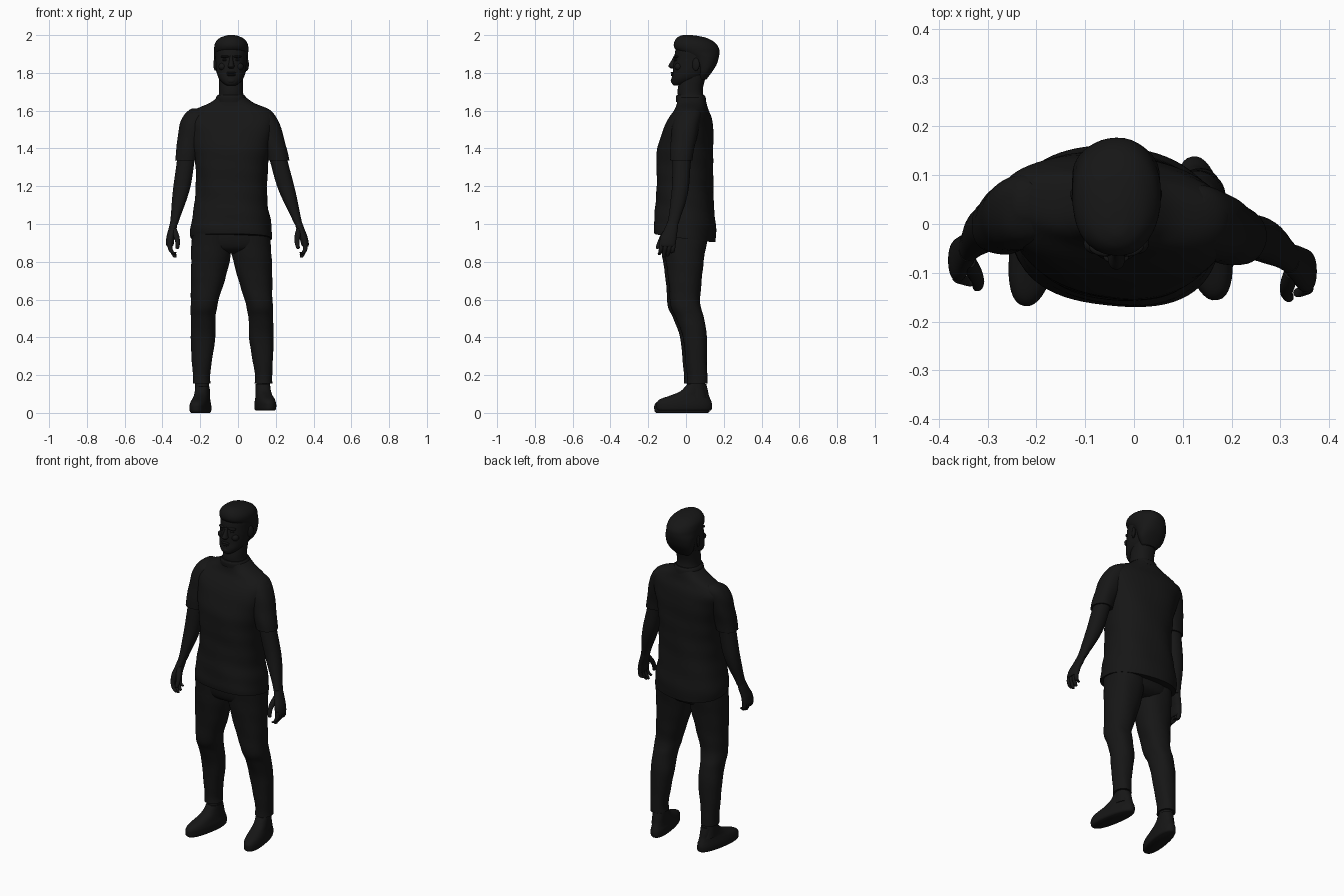
import bpy, bmesh
from math import sin, cos, pi, radians
from mathutils import Matrix, Vector

MID = -0.0365          # body's own mirror plane (hips sit left of x = 0)
black = bpy.data.materials.new("black")
black.diffuse_color = (0.008, 0.008, 0.008, 1)


def spline(a, b, c, d, t):
    return [0.5 * (2*q + (r-p)*t + (2*p-5*q+4*r-s)*t*t + (3*q-p-3*r+s)*t**3)
            for p, q, r, s in zip(a, b, c, d)]


def loft(name, rings, n=40, steps=4, power=2.2, yaw=0, pivot=(MID, 0), tilt=0, fold=0):
    """Skin through horizontal rings (z, x0, x1, y0, y1), optionally turned, hem-tilted and creased."""
    last = len(rings) - 1
    rows = []
    for i in range(last):
        pts = [rings[max(0, min(last, i + k))] for k in (-1, 0, 1, 2)]
        rows += [spline(*pts, s / steps) for s in range(steps)]
    rows.append(rings[-1])
    z_low, z_high = sorted((rings[0][0], rings[-1][0]))
    bm = bmesh.new()
    loops = []
    for z, x0, x1, y0, y1 in rows:
        loop = []
        fade = max(0, 1 - (z - z_low) / (0.5 * (z_high - z_low)))
        for j in range(n):
            a = 2 * pi * j / n
            c, s = cos(a), sin(a)
            f = 1 + fold * sin(3*a + 38*z) * sin(2*a - 17*z)
            ex = 2 / power
            x = (x0+x1)/2 + f*(x1-x0)/2 * abs(c)**ex * (1 if c > 0 else -1)
            y = (y0+y1)/2 + f*(y1-y0)/2 * abs(s)**ex * (1 if s > 0 else -1)
            loop.append(bm.verts.new((x, y, z - tilt * fade * y)))
        loops.append(loop)
    for la, lb in zip(loops, loops[1:]):
        for j in range(n):
            k = (j + 1) % n
            bm.faces.new((la[j], la[k], lb[k], lb[j]))
    bm.faces.new(loops[0])
    bm.faces.new(loops[-1])
    bmesh.ops.recalc_face_normals(bm, faces=bm.faces)
    p = Vector((*pivot, 0))
    bmesh.ops.rotate(bm, verts=bm.verts, cent=p, matrix=Matrix.Rotation(radians(yaw), 3, 'Z'))
    return finish(name, bm)


def finish(name, bm):
    me = bpy.data.meshes.new(name)
    bm.to_mesh(me)
    bm.free()
    ob = bpy.data.objects.new(name, me)
    bpy.context.collection.objects.link(ob)
    me.materials.append(black)
    bpy.ops.object.select_all(action='DESELECT')
    ob.select_set(True)
    bpy.context.view_layer.objects.active = ob
    bpy.ops.object.shade_smooth_by_angle(angle=radians(50))
    return ob


def blob(name, loc, size, yaw=0):
    bm = bmesh.new()
    m = Matrix.Translation(loc) @ Matrix.Rotation(radians(yaw), 4, 'Z') @ Matrix.Diagonal((*size, 1))
    bmesh.ops.create_uvsphere(bm, u_segments=20, v_segments=12, radius=1, matrix=m)
    return finish(name, bm)


def pair(name, rings, lean=0, top=0, off=0, dy=0, dz=0, yaw=0, pivot=(MID, 0), **kw):
    """Build the -x limb and its mirrored, slightly re-posed +x partner."""
    loft(name + "_a", rings, yaw=yaw, pivot=pivot, **kw)
    other = []
    for z, x0, x1, y0, y1 in rings:
        d = 2 * MID + off + lean * (top - z)
        other.append((z + dz, d - x1, d - x0, y0 + dy, y1 + dy))
    shift = off + lean * top
    loft(name + "_b", other, yaw=-yaw, pivot=(2*MID + shift - pivot[0], pivot[1] + dy), **kw)


# T-shirt body and collar
loft("shirt", [
    (.925, -.252, .180, -.165, .152), (.96, -.252, .180, -.168, .156), (1.02, -.245, .172, -.165, .155),
    (1.1, -.230, .158, -.158, .147), (1.2, -.222, .155, -.153, .142), (1.3, -.224, .158, -.153, .142),
    (1.4, -.240, .170, -.148, .142), (1.5, -.268, .190, -.117, .140), (1.56, -.275, .198, -.088, .130),
    (1.605, -.235, .162, -.055, .115), (1.64, -.155, .082, -.045, .108), (1.67, -.112, .040, -.047, .100)],
    n=72, yaw=-7, tilt=.14, fold=.016, power=2.35)
loft("collar", [(1.645, -.118, .047, -.052, .107), (1.67, -.116, .042, -.054, .104),
                (1.682, -.108, .034, -.049, .097)])

# Sleeves, arms
ARM = dict(lean=.125, top=1.55, off=-.015, dy=-.022)
pair("sleeve", [
    (1.612, -.245, -.19, .02, .08), (1.585, -.280, -.165, -.03, .10), (1.53, -.307, -.165, -.05, .095),
    (1.45, -.320, -.190, -.057, .078), (1.38, -.329, -.208, -.062, .062), (1.335, -.333, -.215, -.062, .055)],
    fold=.02, **ARM)
pair("arm", [
    (1.42, -.312, -.22, -.045, .055), (1.3, -.328, -.235, -.050, .045), (1.2, -.342, -.251, -.052, .038),
    (1.12, -.350, -.275, -.060, .022), (1.05, -.355, -.301, -.068, -.002), (1.0, -.360, -.318, -.078, -.018)],
    n=28, **ARM)

# Hands: palm, curled fingers, thumb
pair("palm", [
    (1.01, -.359, -.319, -.077, -.018), (.97, -.369, -.326, -.094, -.022), (.93, -.379, -.336, -.114, -.028),
    (.895, -.381, -.340, -.118, -.032), (.88, -.376, -.346, -.112, -.038)], n=28, **ARM)
for i, (y, tip) in enumerate([(-.108, .835), (-.086, .822), (-.064, .828), (-.044, .845)]):
    pair(f"finger_{i + 1}", [
        (.905, -.373, -.349, y-.012, y+.012), (.87, -.371, -.347, y-.014, y+.009),
        (.85, -.359, -.338, y-.017, y+.004), (tip + .006, -.345, -.326, y-.020, y-.002),
        (tip, -.338, -.328, y-.016, y-.007)], n=14, **ARM)
pair("thumb", [
    (.975, -.350, -.325, -.090, -.060), (.94, -.343, -.312, -.114, -.084), (.905, -.332, -.307, -.129, -.106),
    (.875, -.331, -.311, -.138, -.118), (.868, -.325, -.317, -.132, -.124)], n=14, **ARM)

# Trousers
loft("trouser_seat", [
    (.99, -.235, .162, -.135, .125), (.92, -.240, .167, -.130, .112), (.87, -.225, .152, -.112, .095),
    (.845, -.15, .077, -.07, .06)], n=48)
LEG = dict(lean=.02, top=.95, off=0)
pair("trouser_leg", [
    (.95, -.243, -.035, -.135, .105), (.84, -.248, -.038, -.125, .085), (.7, -.249, -.071, -.108, .067),
    (.6, -.249, -.102, -.100, .060), (.55, -.251, -.112, -.092, .066), (.5, -.249, -.120, -.066, .082),
    (.4, -.250, -.120, -.032, .095), (.3, -.246, -.134, -.020, .095), (.2, -.239, -.148, -.010, .098),
    (.155, -.239, -.145, -.010, .100)], dy=.015, fold=.022, **LEG)

# Ankles and shoes, toes turned out
pair("ankle", [(.2, -.226, -.155, .008, .085), (.13, -.228, -.154, .004, .09), (.08, -.23, -.15, -.01, .1)],
     n=28, dy=.012, **LEG)
pair("shoe", [
    (0, -.230, -.145, -.160, .118), (.008, -.237, -.139, -.169, .126), (.028, -.239, -.138, -.171, .128),
    (.045, -.237, -.139, -.168, .125), (.062, -.233, -.143, -.148, .118), (.082, -.228, -.147, -.090, .110),
    (.105, -.227, -.150, -.038, .105), (.14, -.226, -.152, -.004, .096)],
    yaw=-10, pivot=(-.19, .04), power=2.3, dy=.012, dz=.012, **LEG)

# Neck and head
loft("neck", [
    (1.62, -.125, .052, -.03, .10), (1.68, -.103, .030, -.043, .092), (1.72, -.100, .027, -.043, .090),
    (1.78, -.101, .028, -.030, .105), (1.84, -.10, .03, -.02, .12)])
loft("head", [
    (1.734, -.060, -.012, -.066, -.025), (1.745, -.078, .006, -.075, .02), (1.768, -.100, .027, -.077, .075),
    (1.80, -.112, .039, -.070, .118), (1.84, -.117, .044, -.067, .148), (1.88, -.119, .046, -.062, .163),
    (1.92, -.119, .046, -.056, .165), (1.96, -.104, .032, -.04, .140), (1.985, -.07, 0, -.01, .10)])

# Short hair: low at the back, swept up over the forehead
loft("hair", [
    (1.765, -.085, .012, .065, .108), (1.80, -.112, .040, .060, .134), (1.84, -.122, .049, .045, .160),
    (1.88, -.126, .053, .015, .173), (1.91, -.127, .054, -.040, .176), (1.935, -.127, .054, -.063, .172),
    (1.962, -.120, .047, -.062, .152), (1.985, -.097, .025, -.048, .110), (1.997, -.065, -.005, -.028, .055),
    (2.0, -.048, -.022, -.012, .025)], fold=.012)

# Face details
loft("nose", [
    (1.892, -.044, -.028, -.064, -.04), (1.87, -.046, -.026, -.074, -.04), (1.845, -.051, -.021, -.090, -.04),
    (1.834, -.054, -.018, -.093, -.04), (1.824, -.047, -.025, -.080, -.04)], n=20)
blob("upper_lip", (MID, -.068, 1.800), (.026, .013, .006))
blob("lower_lip", (MID, -.068, 1.789), (.023, .013, .007))
blob("chin", (MID, -.060, 1.758), (.027, .021, .018))
for tag, s in (("a", -1), ("b", 1)):
    blob("brow_" + tag, (MID + s*.033, -.052, 1.886), (.024, .013, .007), s*18)
    blob("eye_" + tag, (MID + s*.031, -.049, 1.868), (.014, .013, .007))
    blob("cheek_" + tag, (MID + s*.045, -.040, 1.833), (.022, .021, .020))
    blob("ear_" + tag, (MID + s*.083, .052, 1.845), (.009, .021, .034), s*-20)
